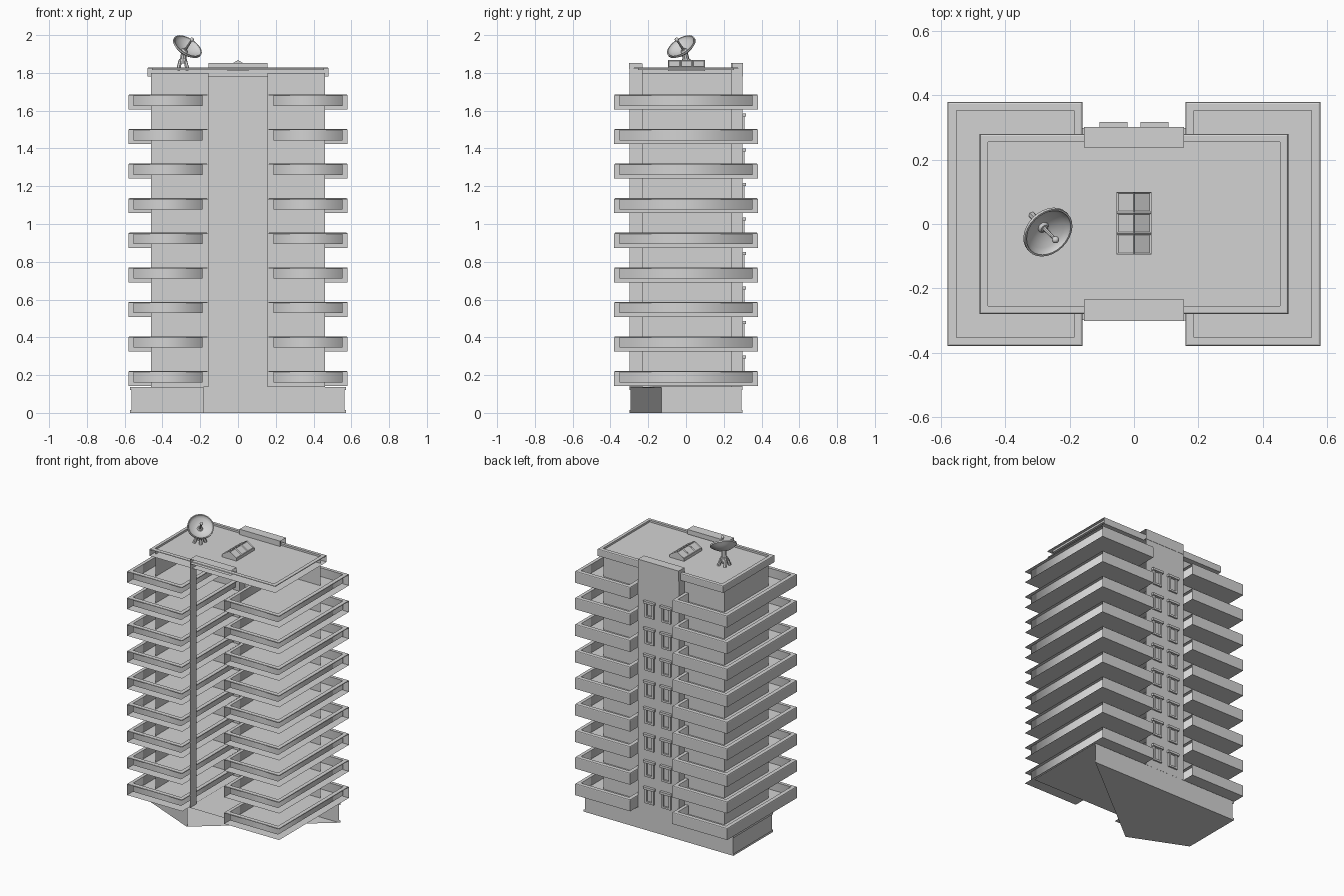
import bpy, bmesh, math
from mathutils import Vector, Matrix

old = bpy.data.objects.get("Cube")
if old:
    bpy.data.objects.remove(old)

grey = bpy.data.materials.new("light_grey")
grey.use_nodes = True
grey.diffuse_color = (0.65, 0.65, 0.65, 1)
grey.node_tree.nodes["Principled BSDF"].inputs["Base Color"].default_value = grey.diffuse_color


def finish(name, bm):
    mesh = bpy.data.meshes.new(name)
    bm.to_mesh(mesh)
    bm.free()
    mesh.materials.append(grey)
    ob = bpy.data.objects.new(name, mesh)
    bpy.context.collection.objects.link(ob)
    return ob


def add_box(bm, x, y, z):
    """Box from (min, max) pairs; returns its faces."""
    size = Matrix.Diagonal((x[1] - x[0], y[1] - y[0], z[1] - z[0], 1))
    mid = Matrix.Translation((sum(x) / 2, sum(y) / 2, sum(z) / 2))
    verts = bmesh.ops.create_cube(bm, size=1, matrix=mid @ size)["verts"]
    bm.normal_update()
    return list({f for v in verts for f in v.link_faces})


def open_sides(faces):
    """Faces on the open front and the open +x side."""
    return [f for f in faces if f.normal.y < -0.95 or f.normal.x > 0.95]


def add_open_box(bm, x, y, z):
    bmesh.ops.delete(bm, geom=open_sides(add_box(bm, x, y, z)), context="FACES")


def tray(name, x, y, z, rim, depth, soft):
    """Shallow box with a rounded rim, a sunken top and open front and side shells."""
    bm = bmesh.new()
    top = max(add_box(bm, x, y, z), key=lambda f: f.normal.z)
    rounding = 0.006
    bmesh.ops.bevel(bm, geom=list(top.edges), offset=rounding, segments=2,
                    profile=0.5, affect="EDGES")
    bm.normal_update()
    gone = open_sides(bm.faces)
    top = max(bm.faces, key=lambda f: f.normal.z)
    bmesh.ops.inset_individual(bm, faces=[top], thickness=rim - rounding, use_even_offset=True)
    for e in top.edges:
        e.smooth = False
    inner = bmesh.ops.inset_individual(bm, faces=[top], thickness=0, depth=-depth)["faces"]
    if soft:
        for f in inner + [top]:
            f.smooth = True
    bmesh.ops.delete(bm, geom=gone, context="FACES")
    return finish(name, bm)


def walls(bm, path, low, high):
    """Upright wall strips along an open path."""
    for a, b in zip(path, path[1:]):
        bm.faces.new([bm.verts.new((p[0], p[1], h))
                      for p, h in ((a, low), (b, low), (b, high), (a, high))])


# Base: back, side and slanted entrance walls between a floor and a flat deck
path = [(0.565, 0.295), (-0.565, 0.295), (-0.565, -0.13), (-0.18, -0.295)]
bm = bmesh.new()
walls(bm, path, 0, 0.135)
lip = [(x * 1.01, y * 1.015) for x, y in path]
walls(bm, lip, 0.122, 0.137)
walls(bm, lip, 0, 0.015)
bm.faces.new([bm.verts.new((x, y, 0)) for x, y in reversed(lip)])
bm.faces.new([bm.verts.new((x, y, 0.137)) for x, y in lip + [(0.57, -0.3)]])
finish("base", bm)

# Tower shell with the projecting stair strips
bm = bmesh.new()
walls(bm, [(0.46, 0.24), (0.155, 0.24)], 0.137, 1.8)
walls(bm, [(0.155, 0.3), (-0.155, 0.3), (-0.155, 0.24)], 0.137, 1.85)
walls(bm, [(-0.155, 0.24), (-0.46, 0.24), (-0.46, -0.24)], 0.137, 1.8)
walls(bm, [(-0.155, -0.23), (-0.155, -0.3)], 0.137, 1.85)
finish("tower_walls", bm)

# Balcony trays on every floor, both sides
for i in range(9):
    z = 0.142 + 0.183 * i
    for side, x in (("right", (-0.58, -0.16)), ("left", (0.16, 0.58))):
        tray(f"balcony_{side}_{i + 1}", x, (-0.38, 0.38), (z, z + 0.08), 0.027, 0.06, True)

# Roof with a raised rim and two parapet caps
tray("roof", (-0.48, 0.48), (-0.28, 0.28), (1.78, 1.828), 0.025, 0.013, False)
bm = bmesh.new()
add_open_box(bm, (-0.155, 0.155), (0.238, 0.302), (1.78, 1.852))
add_open_box(bm, (-0.155, 0.155), (-0.302, -0.235), (1.82, 1.852))
add_box(bm, (-0.155, 0.155), (0.238, 0.245), (1.815, 1.852))
finish("parapet_caps", bm)

# Stair windows: frame bars, hood and sill
bm = bmesh.new()
for i in range(8):
    z = 0.245 + 0.183 * i
    for x in (-0.064, 0.064):
        for s in (-1, 1):
            mid = x + s * 0.027
            add_box(bm, (mid - 0.007, mid + 0.007), (0.299, 0.311), (z - 0.05, z + 0.05))
        add_box(bm, (x - 0.034, x + 0.034), (0.299, 0.311), (z - 0.055, z - 0.042))
        add_box(bm, (x - 0.043, x + 0.043), (0.299, 0.318), (z + 0.042, z + 0.058))
finish("stair_windows", bm)

# Gabled skylight with shallow panes
bm = bmesh.new()
n = 3
y0, step = -0.095, 0.195 / n
rows = []
for i in range(n + 1):
    y = y0 + i * step
    rows.append([bm.verts.new((x, y, z)) for x, z in
                 ((-0.055, 1.81), (-0.055, 1.835), (0, 1.868), (0.055, 1.835), (0.055, 1.81))])
panes = []
for a, b in zip(rows, rows[1:]):
    for k in range(4):
        f = bm.faces.new((a[k], a[k + 1], b[k + 1], b[k]))
        if k in (1, 2):
            panes.append(f)
bm.faces.new(rows[0])
bm.faces.new(rows[-1])
bmesh.ops.recalc_face_normals(bm, faces=bm.faces)
bmesh.ops.inset_individual(bm, faces=panes, thickness=0.005, depth=-0.004, use_even_offset=True)
finish("skylight", bm)

# Satellite dish, aimed up to the front left
axis = Vector((0.64, -0.65, 1)).normalized()
centre = Vector((-0.266, -0.027, 1.942))
aim = Matrix.Translation(centre) @ axis.to_track_quat("Z", "Y").to_matrix().to_4x4()
R, sag = 0.084, 0.036
bm = bmesh.new()
radii = [0.076 * k / 6 for k in range(7)]
bowl = [(r, sag * (r / R) ** 2 - sag) for r in radii]
profile = bowl + [(0.078, 0.001), (R, 0.001), (R, -0.009)]
profile += [(r, h - 0.008) for r, h in reversed(bowl)]
verts = [bm.verts.new((r, 0, h)) for r, h in profile]
edges = [bm.edges.new(pair) for pair in zip(verts, verts[1:])]
bmesh.ops.spin(bm, geom=verts + edges, cent=(0, 0, 0), axis=(0, 0, 1),
               angle=math.tau, steps=28)
bmesh.ops.remove_doubles(bm, verts=bm.verts, dist=0.0002)
bmesh.ops.recalc_face_normals(bm, faces=bm.faces)
bm.transform(aim)
dish = finish("dish_bowl", bm)


def add_rod(bm, a, b, r1, r2, sides=8):
    a, b = Vector(a), Vector(b)
    turn = (b - a).to_track_quat("Z", "Y").to_matrix().to_4x4()
    bmesh.ops.create_cone(bm, cap_ends=True, segments=sides, radius1=r1, radius2=r2,
                          depth=(b - a).length, matrix=Matrix.Translation((a + b) / 2) @ turn)


# Receiver arm and ball
bm = bmesh.new()
tip = centre + axis * 0.046
add_rod(bm, centre - axis * sag, tip, 0.007, 0.005)
add_rod(bm, centre - axis * sag, centre - axis * 0.026, 0.02, 0.012, 12)
bmesh.ops.create_uvsphere(bm, u_segments=12, v_segments=8, radius=0.011,
                          matrix=Matrix.Translation(tip))
receiver = finish("dish_receiver", bm)

# Chunky four-legged dish stand
bm = bmesh.new()
foot = Vector((-0.292, 0.002, 1.815))
hub = foot + Vector((0, 0, 0.046))
for sx in (-1, 1):
    for sy in (-1, 1):
        add_rod(bm, foot + Vector((sx * 0.025, sy * 0.025, 0)),
                hub + Vector((sx * 0.014, sy * 0.014, 0)), 0.011, 0.01, 6)
add_rod(bm, hub - Vector((0, 0, 0.012)), hub + Vector((0, 0, 0.012)), 0.026, 0.022, 10)
add_rod(bm, hub, centre - axis * (sag + 0.004), 0.018, 0.016, 10)
finish("dish_stand", bm)

# Smooth the rounded dish parts
for ob in (dish, receiver):
    bpy.ops.object.select_all(action="DESELECT")
    ob.select_set(True)
    bpy.context.view_layer.objects.active = ob
    bpy.ops.object.shade_smooth_by_angle(angle=math.radians(40))
